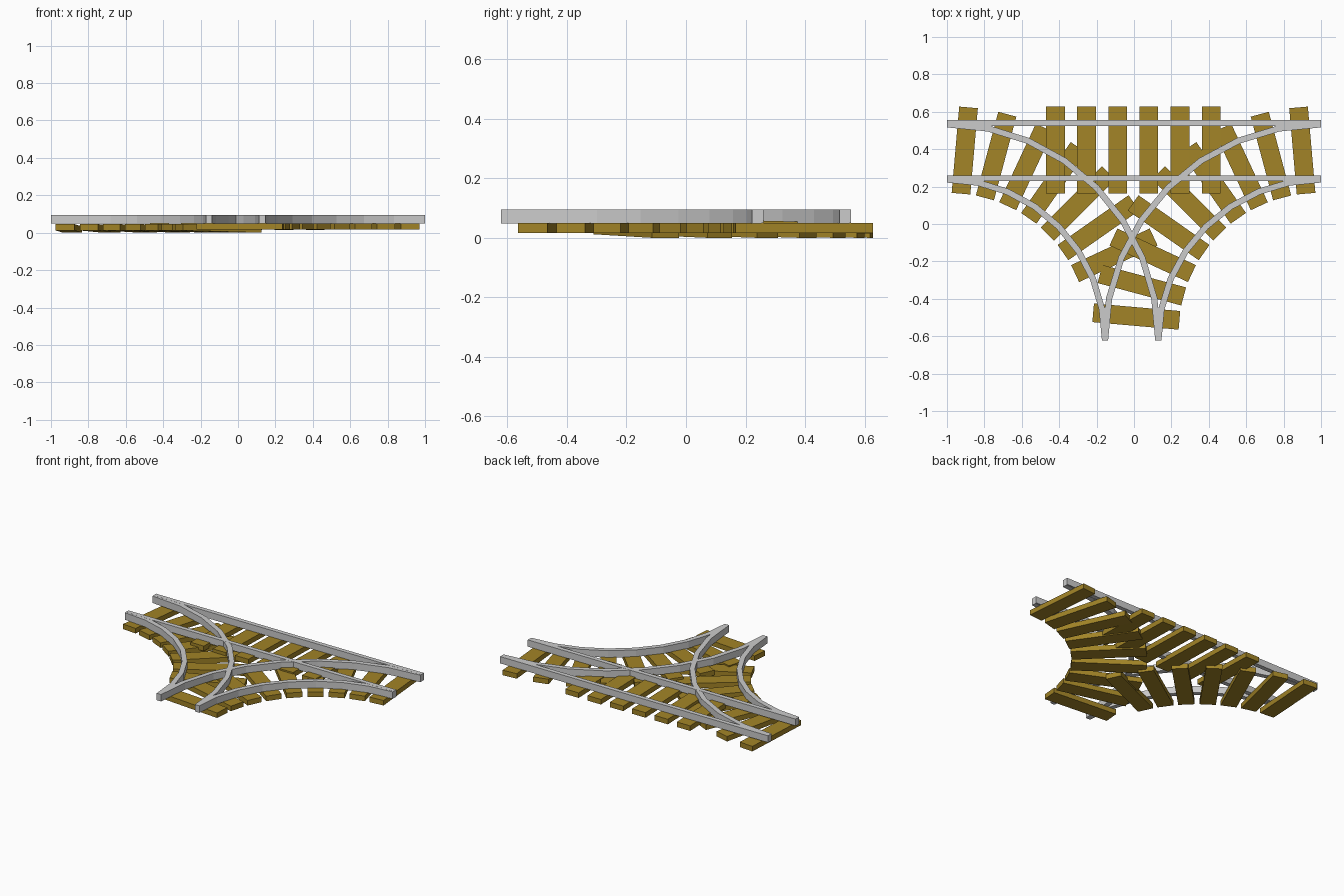
import bpy, bmesh
from math import sin, cos, pi, radians
from mathutils import Vector

if "Cube" in bpy.data.objects:
    bpy.data.objects.remove(bpy.data.objects["Cube"])

wood = bpy.data.materials.new("tie_wood")
wood.diffuse_color = (0.36, 0.23, 0.02, 1)
wood.use_nodes = True
wood.node_tree.nodes["Principled BSDF"].inputs["Base Color"].default_value = wood.diffuse_color


def finish(name, bm, mat=None):
    bmesh.ops.recalc_face_normals(bm, faces=bm.faces)
    me = bpy.data.meshes.new(name)
    bm.to_mesh(me)
    bm.free()
    if mat:
        me.materials.append(mat)
    ob = bpy.data.objects.new(name, me)
    bpy.context.collection.objects.link(ob)
    return ob


def sweep(name, rings, mat=None):
    """Join four-point rings into a closed bar."""
    bm = bmesh.new()
    vs = [[bm.verts.new(p) for p in r] for r in rings]
    for a, b in zip(vs, vs[1:]):
        for i in range(4):
            j = (i + 1) % 4
            bm.faces.new((a[i], a[j], b[j], b[i]))
    bm.faces.new(vs[0])
    bm.faces.new(vs[-1])
    return finish(name, bm, mat)


def ring(x, y, side, half, z0, z1):
    sx, sy = side[0] * half, side[1] * half
    return [(x - sx, y - sy, z0), (x + sx, y + sy, z0),
            (x + sx, y + sy, z1), (x - sx, y - sy, z1)]


def tie(name, inner, outer, z_in, z_out, thick=0.034):
    """Plank between two plan points, slightly tilted along its length."""
    d = (Vector(outer) - Vector(inner)).normalized()
    side = (-d.y, d.x)
    sweep(name, [ring(*inner, side, 0.05, z_in, z_in + thick),
                 ring(*outer, side, 0.05, z_out, z_out + thick)], wood)


# straight rails
for name, y in (("straight_rail_back", 0.54), ("straight_rail_front", 0.245)):
    sweep(name, [ring(x, y, (0, 1), 0.015, 0.05, 0.0955) for x in (-1, 1)])


# curved rails: quarter turns in eight flat segments
def curved_rail(name, s, x_end, y_top):
    cy = -0.622
    rx, ry = abs(x_end - s), y_top - cy
    rings = []
    for i in range(9):
        a = i / 8 * pi / 2
        rings.append(ring(s * (1 - rx / 1 * sin(a)) if rx else s, cy + ry * cos(a),
                          (-s * sin(a), cos(a)), 0.0165, 0.048, 0.095))
    sweep(name, rings)


curved_rail("left_curve_outer_rail", -1, 0.13, 0.533)
curved_rail("left_curve_inner_rail", -1, -0.155, 0.238)
curved_rail("right_curve_outer_rail", 1, -0.155, 0.533)
curved_rail("right_curve_inner_rail", 1, 0.13, 0.238)

# ties under the straight track
for i in range(6):
    x = -0.42 + i * 0.1665
    tie(f"straight_tie_{i}", (x, 0.163), (x, 0.627), 0.026, 0.014)

# radial ties under both curves; the right curve carries the shared end
for side, s, cx, count, zi, zo in (("left", -1, -0.99, 7, 0.012, 0.0),
                                   ("right", 1, 0.985, 9, 0.016, 0.016)):
    for i in range(count):
        a = radians(5 + 10 * i)
        p = [(cx - s * r * sin(a), -0.58 + r * cos(a)) for r in (0.745, 1.208)]
        tie(f"{side}_curve_tie_{i}", p[0], p[1], zi, zo)
